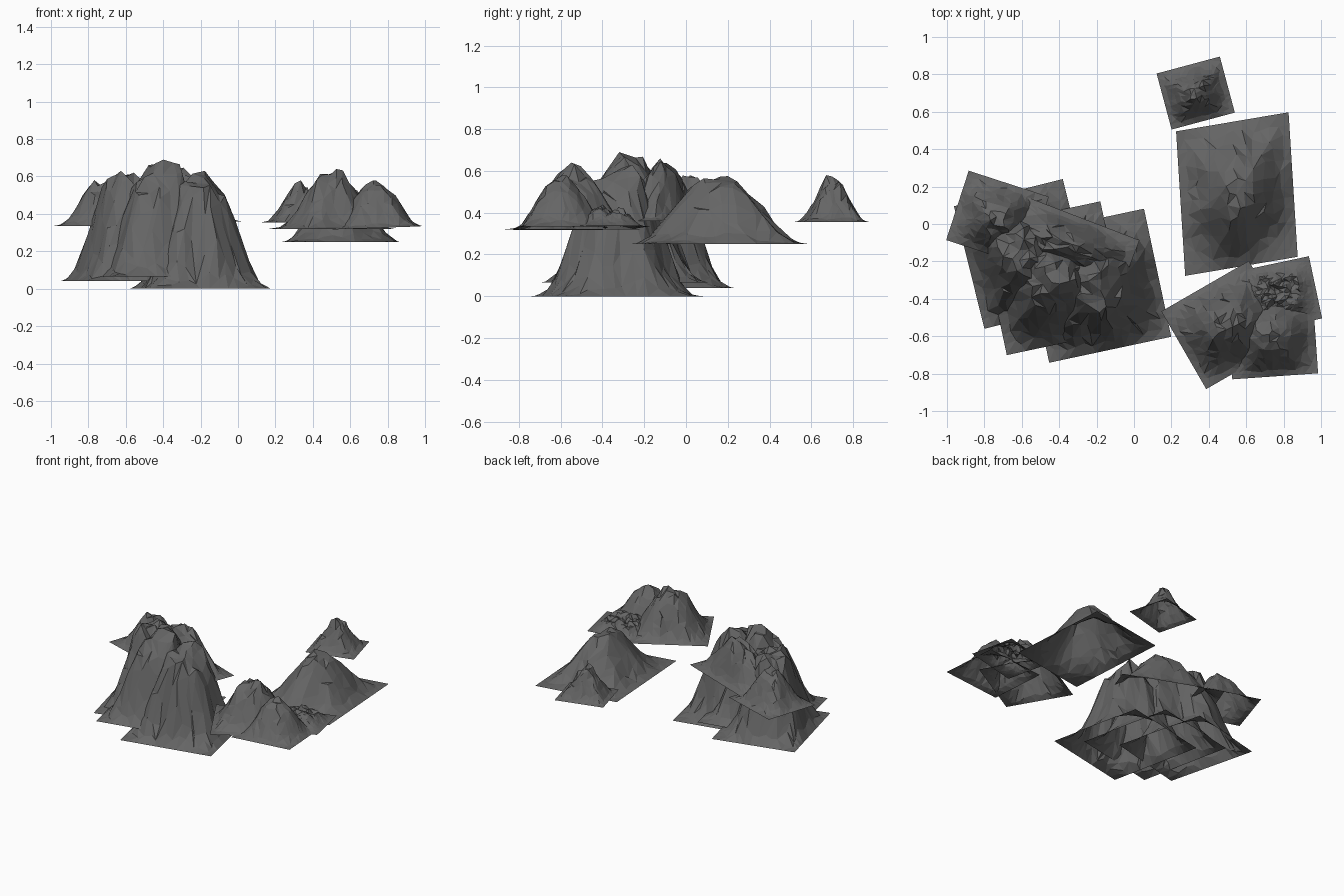
import bpy, bmesh, math, random
from mathutils import Vector, Matrix, noise

if "Cube" in bpy.data.objects:
    bpy.data.objects.remove(bpy.data.objects["Cube"])

rock = bpy.data.materials.new("dark_rock")
rock.diffuse_color = (.13, .13, .13, 1)
rock.use_nodes = True
rock.node_tree.nodes["Principled BSDF"].inputs["Base Color"].default_value = rock.diffuse_color


def smooth(t):
    t = max(0.0, min(1.0, t))
    return t * t * (3 - 2 * t)


def mountain(name, x, y, w, d, rot, base, peak, reach=0.72, rough=0.12,
             n=13, seed=1, tilt=0.0, shear=0.0):
    """Open rock sheet: square skirt rising in a bell to a craggy summit."""
    rng = random.Random(seed)
    off = Vector((seed * 7.3, seed * 3.1, seed * 1.7))
    pts = []
    for j in range(n + 1):
        for i in range(n + 1):
            u, v = 2 * i / n - 1, 2 * j / n - 1
            if 0 < i < n and 0 < j < n:
                u += rng.uniform(-.6, .6) / n
                v += rng.uniform(-.6, .6) / n
            # distance from the summit: round at the top, square at the skirt
            r = (abs(u) ** 2.3 + abs(v) ** 2.3) ** (1 / 2.3)
            m = max(abs(u), abs(v))
            r += (m - r) * m ** 3
            # radial buttresses and gullies
            a = math.atan2(v, u)
            g = noise.noise(Vector((math.cos(a) * 2.2, math.sin(a) * 2.2, r * .5)) + off)
            t = (1 - r * (1 + .22 * g * smooth((1 - r) * 3))) / reach
            h = .9 * smooth(t) + .1 * max(0, min(1, t))
            # broken crest
            p = Vector((u * 3.6, v * 3.6, 0)) + off
            h += rough * h * h * (noise.noise(p) + .5 * noise.noise(p * 2.3))
            if i in (0, n) or j in (0, n):
                h = 0
            pts.append([u, v, h])
    top = max(p[2] for p in pts)
    bm = bmesh.new()
    vs = [bm.verts.new((u * w / 2 + shear * v * d / 2, v * d / 2, h / top * (peak - base)))
          for u, v, h in pts]
    for j in range(n):
        for i in range(n):
            k = j * (n + 1) + i
            q = [vs[k], vs[k + 1], vs[k + n + 2], vs[k + n + 1]]
            if rng.random() < .5:
                q = q[1:] + q[:1]
            bm.faces.new((q[0], q[1], q[2]))
            bm.faces.new((q[0], q[2], q[3]))
    m = (Matrix.Translation((x, y, base)) @ Matrix.Rotation(math.radians(tilt), 4, 'Y')
         @ Matrix.Rotation(math.radians(rot), 4, 'Z'))
    bm.transform(m)
    me = bpy.data.meshes.new(name)
    bm.to_mesh(me)
    bm.free()
    me.materials.append(rock)
    ob = bpy.data.objects.new(name, me)
    bpy.context.collection.objects.link(ob)
    return ob


# tall cluster on the left
mountain("tall_mountain_front", -.20, -.33, .667, .70, 12, 0.0, .63, .74, .18, 13, 1)
mountain("tall_mountain_middle", -.43, -.29, .66, .70, 12, .065, .69, .74, .20, 13, 2)
mountain("tall_mountain_back", -.59, -.16, .60, .675, 14, .04, .63, .74, .18, 13, 3)
# low-standing peaks behind the cluster
mountain("rear_ridge", -.37, -.11, .73, .33, -21, .36, .66, .80, .30, 13, 4)
mountain("rear_peak", -.73, .03, .45, .39, -18, .335, .58, .88, .25, 12, 5)
# arc of hills on the right
mountain("small_far_peak", .33, .70, .35, .31, 15, .355, .58, .95, .25, 12, 6)
mountain("broad_hill", .55, .16, .61, .77, 9.6, .25, .575, .92, .12, 12, 7, 0, .105)
mountain("near_peak", .50, -.54, .54, .48, 30, .32, .64, .88, .18, 13, 8)
mountain("near_corner_peak", .74, -.60, .46, .43, 4, .325, .58, .84, .16, 12, 9, -2)
mountain("rubble_slope", .775, -.38, .40, .34, 12, .33, .44, .55, .75, 19, 10, -2)
